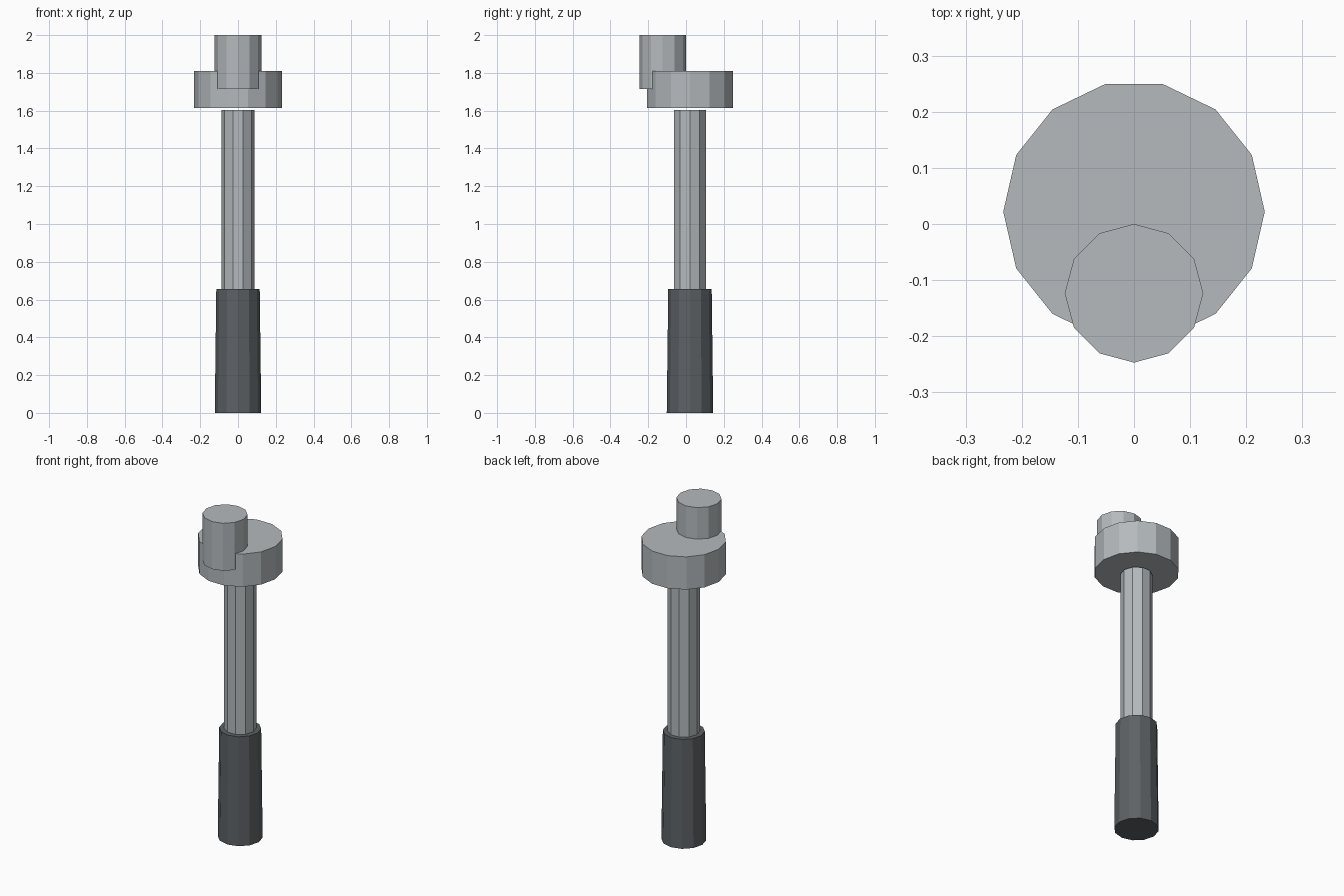
import bpy
from math import tau, cos, sin

cube = bpy.data.objects.get("Cube")
if cube:
    bpy.data.objects.remove(cube, do_unlink=True)


def material(name, colour):
    mat = bpy.data.materials.new(name)
    mat.use_nodes = True
    mat.diffuse_color = (*colour, 1)
    mat.node_tree.nodes["Principled BSDF"].inputs["Base Color"].default_value = (*colour, 1)
    return mat


def prism(name, sides, y, z0, z1, r0, r1, mat):
    """Flat-sided, capped cylinder with a corner on the +x axis."""
    ring = [(cos(tau * i / sides), sin(tau * i / sides)) for i in range(sides)]
    verts = [(r * c, y + r * s, z) for r, z in ((r0, z0), (r1, z1)) for c, s in ring]
    faces = [(i, (i + 1) % sides, sides + (i + 1) % sides, sides + i) for i in range(sides)]
    faces += [tuple(reversed(range(sides))), tuple(range(sides, 2 * sides))]
    mesh = bpy.data.meshes.new(name)
    mesh.from_pydata(verts, [], faces)
    mesh.materials.append(mat)
    obj = bpy.data.objects.new(name, mesh)
    bpy.context.collection.objects.link(obj)
    return obj


steel = material("light steel", (0.46, 0.49, 0.51))
rubber = material("dark grip", (0.11, 0.12, 0.13))

axis_y = 0.021
# Handle and shaft
prism("grip", 12, axis_y, 0, 0.655, 0.123, 0.115, rubber)
prism("shaft", 10, axis_y, 0.65, 1.603, 0.088, 0.088, steel)
# Head disc and the offset drive stud
prism("head", 14, axis_y + 0.001, 1.613, 1.81, 0.233, 0.233, steel)
prism("drive_stud", 12, -0.1235, 1.714, 2.0, 0.1235, 0.1235, steel)
